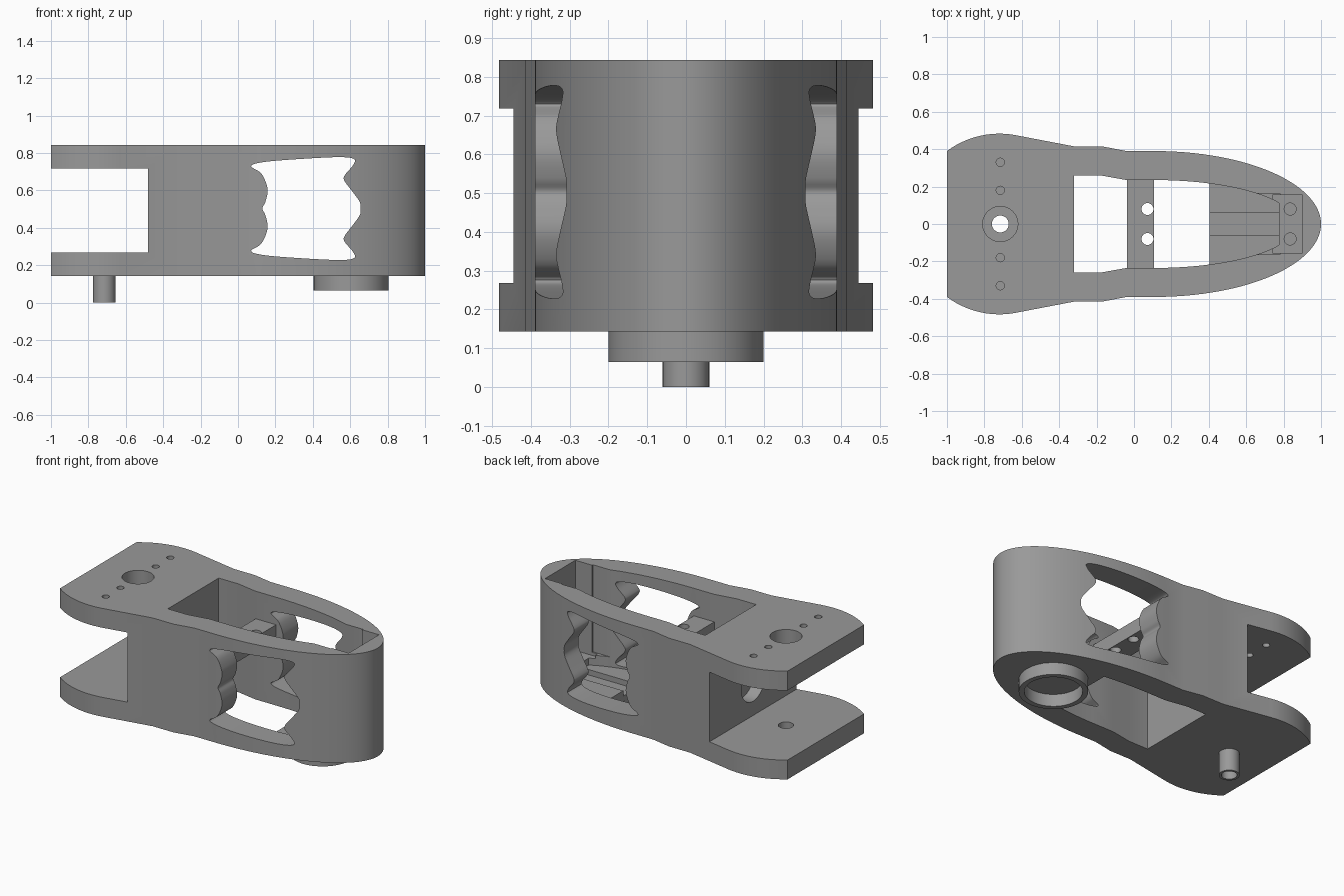
import bpy, bmesh, math
from mathutils import Vector

if "Cube" in bpy.data.objects:
    bpy.data.objects.remove(bpy.data.objects["Cube"])

grey = bpy.data.materials.new("mid_grey")
grey.diffuse_color = (0.32, 0.32, 0.32, 1)
grey.use_nodes = True
grey.node_tree.nodes["Principled BSDF"].inputs["Base Color"].default_value = grey.diffuse_color


def prism(name, pts, a, b, axis="z"):
    """Extrude a closed 2D profile from a to b along an axis."""
    put = {"z": lambda u, v, w: (u, v, w),
           "y": lambda u, v, w: (u, w, v),
           "x": lambda u, v, w: (w, u, v)}[axis]
    bm = bmesh.new()
    face = bm.faces.new([bm.verts.new(put(u, v, a)) for u, v in pts])
    ext = bmesh.ops.extrude_face_region(bm, geom=[face])
    move = Vector(put(0, 0, b - a))
    bmesh.ops.translate(bm, vec=move, verts=[g for g in ext["geom"] if isinstance(g, bmesh.types.BMVert)])
    bmesh.ops.recalc_face_normals(bm, faces=bm.faces)
    mesh = bpy.data.meshes.new(name)
    bm.to_mesh(mesh)
    bm.free()
    mesh.materials.append(grey)
    ob = bpy.data.objects.new(name, mesh)
    bpy.context.collection.objects.link(ob)
    return ob


def circle(cx, cy, r, n=48):
    return [(cx + r * math.cos(2 * math.pi * i / n), cy + r * math.sin(2 * math.pi * i / n)) for i in range(n)]


def rect(x0, x1, y0, y1):
    return [(x0, y0), (x1, y0), (x1, y1), (x0, y1)]


def cut(target, cutter):
    mod = target.modifiers.new("cut", "BOOLEAN")
    mod.operation, mod.solver, mod.object = "DIFFERENCE", "EXACT", cutter
    bpy.context.view_layer.objects.active = target
    bpy.ops.object.modifier_apply(modifier=mod.name)
    bpy.data.objects.remove(cutter)


def mirrored(half):
    """Close an upper half profile with its mirror image across y = 0."""
    return half + [(x, -y) for x, y in reversed(half) if abs(y) > 1e-6]


def ellipse(x0, x1, a, b, n):
    """Upper ellipse arc about x = 0.11, from x0 to x1."""
    t0, t1 = math.acos((x0 - 0.11) / a), math.acos((x1 - 0.11) / a)
    return [(0.11 + a * math.cos(t0 + (t1 - t0) * i / n),
             b * math.sin(t0 + (t1 - t0) * i / n)) for i in range(n + 1)]


def smooth_loop(pts, steps=5):
    """Closed Catmull-Rom curve through the points."""
    out, n = [], len(pts)
    for i in range(n):
        p0, p1, p2, p3 = (Vector(pts[(i + k) % n]) for k in (-1, 0, 1, 2))
        for s in range(steps):
            t = s / steps
            out.append(tuple(0.5 * (2 * p1 + (p2 - p0) * t + (2 * p0 - 5 * p1 + 4 * p2 - p3) * t * t
                                    + (3 * p1 - p0 - 3 * p2 + p3) * t ** 3)))
    return out


# Main body: rounded fork end, waist and elliptical nose
Z0, Z1 = 0.143, 0.843
a0, a1 = math.atan2(0.375, -0.28), math.radians(79.4)
fork = [(-0.72 + 0.468 * math.cos(a0 + (a1 - a0) * i / 12),
         0.015 + 0.468 * math.sin(a0 + (a1 - a0) * i / 12)) for i in range(13)]
outer = fork + [(-0.32, 0.415), (-0.17, 0.415), (-0.04, 0.39)] + ellipse(0.11, 1.0, 0.89, 0.39, 32)
body = prism("body", mirrored(outer), Z0, Z1)

# Slot between the two fork plates
cut(body, prism("slot", rect(-1.2, -0.48, 0.268, 0.718), -1, 1, "y"))

# Vertical cavity through the middle, with stepped pockets in the nose
inner = [(-0.32, 0.26), (-0.18, 0.26), (-0.04, 0.235)] + ellipse(0.11, 0.775, 0.758, 0.235, 20)
cut(body, prism("cavity", mirrored(inner), -0.5, 1.5))
cut(body, prism("ledge_pocket", rect(0.6, 0.78, -0.163, 0.163), 0.28, 1.5))
cut(body, prism("nose_pocket", rect(0.74, 0.9, -0.155, 0.155), 0.26, 1.5))

# Wavy side windows, symmetric about mid height
MID = 0.503
top = [(0.13, 0.503), (0.147, 0.54), (0.158, 0.61), (0.125, 0.69), (0.07, 0.73), (0.14, 0.752),
       (0.33, 0.768), (0.54, 0.778), (0.62, 0.768), (0.615, 0.735), (0.57, 0.68), (0.57, 0.65),
       (0.607, 0.6), (0.65, 0.54), (0.655, 0.503)]
window = top + [(x, 2 * MID - z) for x, z in reversed(top[1:-1])]
cut(body, prism("window", smooth_loop(window), -1, 1, "y"))

# Pivot holes, small screw holes and the blind hole in the slot wall
cut(body, prism("upper_pivot_hole", circle(-0.715, 0, 0.094), 0.6, 1.2))
cut(body, prism("lower_pivot_hole", circle(-0.715, 0, 0.045), -0.2, 0.5))
for side in (-1, 1):
    for y in (0.18, 0.33):
        cut(body, prism("screw_hole", circle(-0.715, side * y, 0.022, 24), 0.6, 1.2))
    cut(body, prism("nose_screw_hole", circle(0.835, side * 0.08, 0.032, 24), 0.17, 0.4))
cut(body, prism("blind_hole", circle(0, 0.48, 0.12), -0.6, -0.4, "x"))

# Nose floor with a shallow central channel
floor_half = [(0.405, 0.24)] + ellipse(0.42, 0.79, 0.775, 0.25, 12)
floor = prism("nose_floor", mirrored(floor_half), Z0 + 0.001, 0.215)
cut(floor, prism("channel", rect(0.3, 0.775, -0.062, 0.062), 0.18, 0.4))

# Cross bar with two holes
bar = prism("cross_bar", rect(-0.038, 0.108, -0.245, 0.245), 0.575, 0.665)
for side in (-1, 1):
    cut(bar, prism("bar_hole", circle(0.072, side * 0.08, 0.032, 24), 0.4, 0.8))

# Round collar and hollow pivot peg underneath
collar = prism("collar", circle(0.605, 0, 0.2, 64), 0.065, Z0 + 0.002)
cut(collar, prism("collar_hole", circle(0.605, 0, 0.168, 64), -0.2, 0.5))
peg = prism("pivot_peg", circle(-0.715, 0, 0.06), 0, Z0 + 0.002)
cut(peg, prism("peg_hole", circle(-0.715, 0, 0.045), -0.2, 0.5))

# Smooth curved walls, keep hard edges
for ob in (body, floor, bar, collar, peg):
    bpy.ops.object.select_all(action="DESELECT")
    ob.select_set(True)
    bpy.context.view_layer.objects.active = ob
    bpy.ops.object.shade_smooth_by_angle(angle=math.radians(30))
